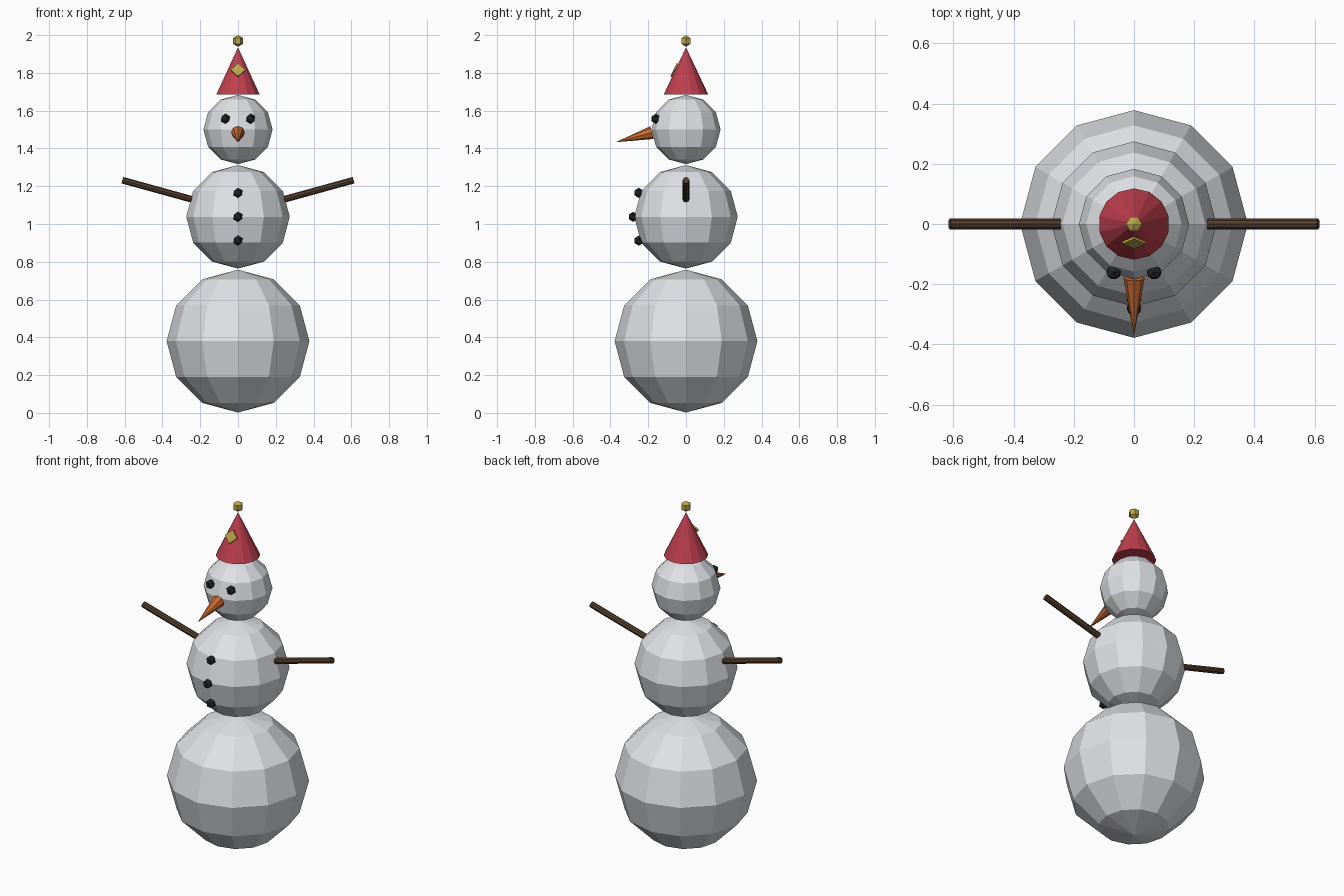
import bpy, math
from mathutils import Vector

if "Cube" in bpy.data.objects:
    bpy.data.objects.remove(bpy.data.objects["Cube"])


def material(name, rgb):
    m = bpy.data.materials.new(name)
    m.diffuse_color = (*rgb, 1)
    m.use_nodes = True
    m.node_tree.nodes["Principled BSDF"].inputs["Base Color"].default_value = m.diffuse_color
    return m


snow = material("snow white", (0.83, 0.85, 0.89))
red = material("hat red", (0.52, 0.05, 0.075))
orange = material("carrot orange", (0.60, 0.15, 0.03))
brown = material("stick brown", (0.085, 0.048, 0.025))
black = material("coal black", (0.02, 0.021, 0.023))
gold = material("gold", (0.52, 0.38, 0.07))


def finish(name, mat):
    ob = bpy.context.object
    ob.name = name
    ob.data.materials.append(mat)
    return ob


def ball(name, mat, r, loc, segs=12, rings=6, spin=0):
    bpy.ops.mesh.primitive_uv_sphere_add(segments=segs, ring_count=rings, radius=r,
                                         location=loc, rotation=(0, 0, spin))
    return finish(name, mat)


def coal(name, loc):
    bpy.ops.mesh.primitive_ico_sphere_add(subdivisions=1, radius=0.027, location=loc)
    return finish(name, black)


def rod(name, mat, start, end, r1, r2, sides):
    """Tapered rod between two points."""
    a, b = Vector(start), Vector(end)
    bpy.ops.mesh.primitive_cone_add(vertices=sides, radius1=r1, radius2=r2,
                                    depth=(b - a).length, location=(a + b) / 2,
                                    rotation=(b - a).to_track_quat('Z', 'Y').to_euler())
    return finish(name, mat)


# Three snowballs
ball("base_snowball", snow, 0.378, (0, 0, 0.38))
ball("middle_snowball", snow, 0.274, (0, 0, 1.038))
ball("head", snow, 0.183, (0, 0, 1.5))

# Buttons and eyes
for i, (y, z) in enumerate([(-0.25, 1.165), (-0.28, 1.038), (-0.25, 0.912)]):
    coal(f"button_{i + 1}", (0, y, z))
for side, x in (("left", -0.067), ("right", 0.067)):
    coal(f"{side}_eye", (x, -0.16, 1.557))

# Carrot nose
rod("nose", orange, (0, -0.18, 1.484), (0, -0.372, 1.433), 0.035, 0, 8)

# Stick arms
for side, s in (("left", -1), ("right", 1)):
    rod(f"{side}_arm", brown, (s * 0.235, 0, 1.128), (s * 0.612, 0, 1.232), 0.0175, 0.0175, 8)

# Party hat with pompom and diamond badge
rod("hat", red, (0, 0, 1.685), (0, 0, 1.935), 0.118, 0, 14)
ball("pompom", gold, 0.031, (0, 0, 1.969), 6, 3, math.radians(30))
slope = math.atan2(0.118, 0.25)
bpy.ops.mesh.primitive_cylinder_add(vertices=4, radius=0.039, depth=0.009,
                                    location=(0, -0.062, 1.815),
                                    rotation=(math.pi / 2 - slope, 0, 0))
finish("hat_diamond", gold)
